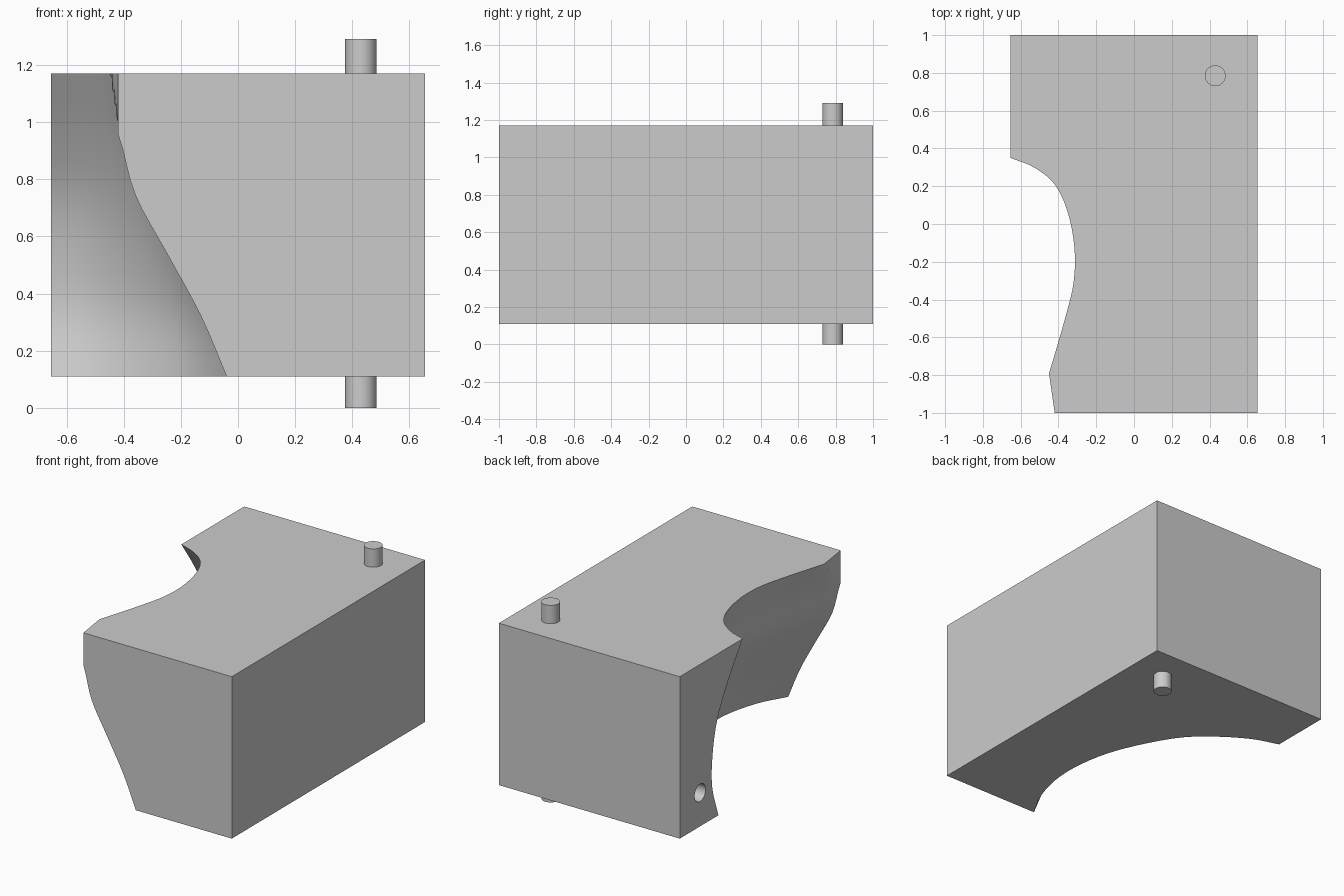
import bpy, bmesh
from mathutils import Vector

if "Cube" in bpy.data.objects:
    bpy.data.objects.remove(bpy.data.objects["Cube"])

HALF_X, HALF_Y, BOTTOM, TOP = 0.655, 1.0, 0.11, 1.17

grey = bpy.data.materials.new("plain_grey")
grey.use_nodes = True
colour = (0.6, 0.6, 0.6, 1)
grey.diffuse_color = colour
grey.node_tree.nodes["Principled BSDF"].inputs["Base Color"].default_value = colour


def spline(points, steps):
    """Smooth curve through the points, with a fixed number of steps per span."""
    p = [Vector(q) for q in points]
    p = [2 * p[0] - p[1]] + p + [2 * p[-1] - p[-2]]
    out = []
    for a, b, c, d in zip(p, p[1:], p[2:], p[3:]):
        for i in range(steps):
            t = i / steps
            out.append(b + (c - a) * t / 2 + (2 * a - 5 * b + 4 * c - d) * t * t / 2
                       + (3 * b - a - 3 * c + d) * t ** 3 / 2)
    return out + [p[-2]]


def cylinder(name, location, radius, depth, rotation=(0, 0, 0)):
    bpy.ops.mesh.primitive_cylinder_add(vertices=32, radius=radius, depth=depth,
                                        location=location, rotation=rotation)
    obj = bpy.context.object
    obj.name = name
    obj.data.materials.append(grey)
    bpy.ops.object.shade_smooth_by_angle(angle=0.6)
    return obj


# Outline of the hollow at the top and the bottom, from the side wall to the front
top_curve = spline([(-.655, .35), (-.53, .30), (-.42, .21), (-.35, .06), (-.315, -.13),
                    (-.32, -.31), (-.365, -.5), (-.45, -.79), (-.52, -1)], 4)
bottom_curve = spline([(-.655, .6), (-.48, .54), (-.28, .41), (-.12, .25), (.035, -.04),
                       (.107, -.29), (.12, -.555), (.06, -.81), (-.04, -1)], 4)
# Where the hollow meets the side wall (y) and the front (x), at even heights upward
rims = spline([(.60, -.04), (.665, -.13), (.66, -.245), (.61, -.36),
               (.495, -.42), (.35, -.52)], 4)

# Block: stacked outlines whose hollow side blends from bottom to top
bm = bmesh.new()
rings = []
for row, (rim_y, rim_x) in enumerate(rims):
    t = row / (len(rims) - 1)
    z = BOTTOM + (TOP - BOTTOM) * t
    line = [b.lerp(a, t) for a, b in zip(top_curve, bottom_curve)]
    shift_start = Vector((0, rim_y - line[0].y))
    shift_end = Vector((rim_x - line[-1].x, 0))
    outline = []
    for i, p in enumerate(line):
        p = p + shift_start.lerp(shift_end, i / (len(line) - 1))
        if p.y < -0.78:  # small vertical facet at the upper front corner
            p.x = max(p.x, -0.42 - (p.y + 1) / 7)
        outline.append(p)
    outline += [Vector((HALF_X, -HALF_Y)), Vector((HALF_X, HALF_Y)), Vector((-HALF_X, HALF_Y))]
    rings.append([bm.verts.new((p.x, p.y, z)) for p in outline])
for low, high in zip(rings, rings[1:]):
    for i in range(len(low)):
        j = (i + 1) % len(low)
        bm.faces.new((low[i], low[j], high[j], high[i]))
bm.faces.new(rings[0])
bm.faces.new(rings[-1])
bmesh.ops.recalc_face_normals(bm, faces=bm.faces)
bmesh.ops.dissolve_limit(bm, angle_limit=0.001, verts=bm.verts, edges=bm.edges)
mesh = bpy.data.meshes.new("block")
bm.to_mesh(mesh)
bm.free()
block = bpy.data.objects.new("block", mesh)
bpy.context.collection.objects.link(block)
mesh.materials.append(grey)

# Blind round hole in the side wall
cutter = cylinder("hole_cutter", (-HALF_X, 0.79, 0.33), 0.057, 0.26, (0, 1.5708, 0))
cutter.hide_render = True
bpy.ops.object.select_all(action="DESELECT")
block.select_set(True)
bpy.context.view_layer.objects.active = block
cut = block.modifiers.new("side_hole", "BOOLEAN")
cut.object = cutter
cut.solver = "EXACT"
bpy.ops.object.modifier_apply(modifier=cut.name)
bpy.data.objects.remove(cutter)
bpy.ops.object.shade_smooth_by_angle(angle=0.5)

# Pivot pins above and below
for name, low, high in (("upper_pin", TOP - 0.02, 1.29), ("lower_pin", 0, BOTTOM + 0.02)):
    cylinder(name, (0.43, 0.785, (low + high) / 2), 0.055, high - low)
